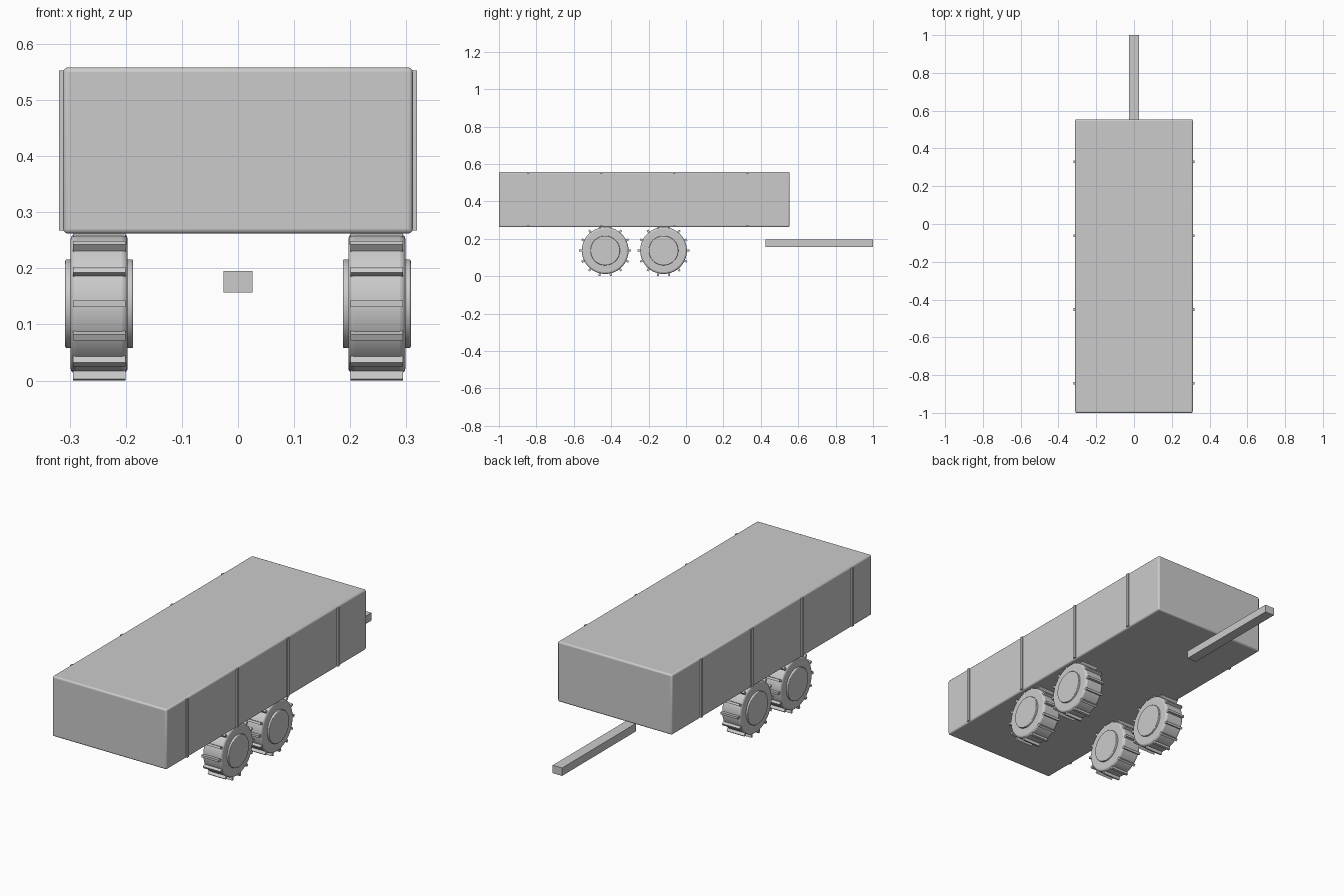
import bpy, bmesh, math
from mathutils import Matrix

if "Cube" in bpy.data.objects:
    bpy.data.objects.remove(bpy.data.objects["Cube"])

grey = bpy.data.materials.new("light grey")
grey.use_nodes = True
grey.diffuse_color = (0.6, 0.6, 0.6, 1)
grey.node_tree.nodes["Principled BSDF"].inputs["Base Color"].default_value = (0.6, 0.6, 0.6, 1)


def finish(name, bm, bevel=0, segments=3):
    """Turn a bmesh into a named object, with rounded edges if asked."""
    mesh = bpy.data.meshes.new(name)
    bm.to_mesh(mesh)
    bm.free()
    mesh.materials.append(grey)
    ob = bpy.data.objects.new(name, mesh)
    bpy.context.collection.objects.link(ob)
    if bevel:
        mod = ob.modifiers.new("rounded edges", "BEVEL")
        mod.width, mod.segments = bevel, segments
        mod.limit_method, mod.angle_limit = "ANGLE", math.radians(40)
        bpy.ops.object.select_all(action="DESELECT")
        ob.select_set(True)
        bpy.context.view_layer.objects.active = ob
        bpy.ops.object.shade_smooth_by_angle(angle=math.radians(35))
    return ob


def add_box(bm, center, size, turn=Matrix()):
    matrix = turn @ Matrix.Translation(center) @ Matrix.Diagonal((*size, 1))
    bmesh.ops.create_cube(bm, size=1, matrix=matrix)


def box(name, center, size, bevel=0):
    bm = bmesh.new()
    add_box(bm, center, size)
    return finish(name, bm, bevel)


def disc(name, radius, width, bevel, location):
    """Cylinder lying along the axle."""
    bm = bmesh.new()
    bmesh.ops.create_cone(bm, cap_ends=True, segments=64, radius1=radius, radius2=radius,
                          depth=width, matrix=Matrix.Rotation(math.pi / 2, 4, "Y"))
    finish(name, bm, bevel).location = location


# Cargo body and drawbar
box("cargo_body", (0, -0.223, 0.41), (0.623, 1.554, 0.296), 0.008)
box("drawbar", (0, 0.7125, 0.176), (0.051, 0.575, 0.039))

# Upright ribs on both sides
for side, label in ((1, "left"), (-1, "right")):
    for i in range(4):
        box(f"{label}_rib_{i + 1}", (side * 0.312, -0.844 + 0.391 * i, 0.41),
            (0.014, 0.014, 0.286))

# Wheels: tyre, hub showing on both faces, and a ring of tread bars
LUGS = 14
for side, label in ((1, "left"), (-1, "right")):
    for y, axle in ((-0.432, "front"), (-0.12, "rear")):
        where = (side * 0.2475, y, 0.137)
        disc(f"{label}_{axle}_tyre", 0.125, 0.102, 0.01, where)
        disc(f"{label}_{axle}_hub", 0.079, 0.121, 0.003, where)
        bm = bmesh.new()
        for i in range(LUGS):
            turn = Matrix.Rotation(math.tau * i / LUGS, 4, "X")
            add_box(bm, (0, 0.128, 0), (0.094, 0.022, 0.011), turn)
            # mirrored start angle is not needed: the ring is even
        finish(f"{label}_{axle}_tread_bars", bm).location = where
